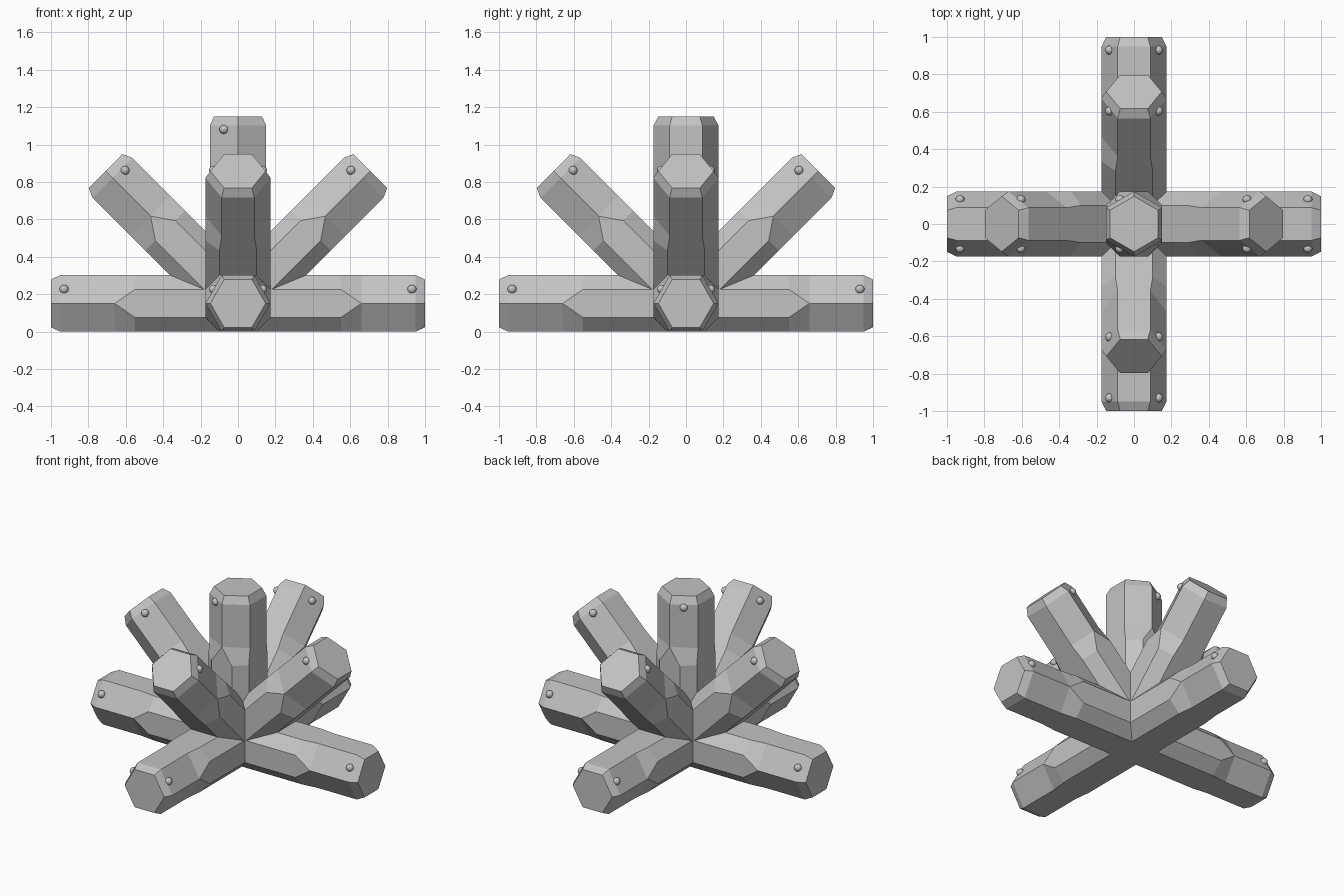
import bpy, bmesh, math
from mathutils import Matrix, Vector

if "Cube" in bpy.data.objects:
    bpy.data.objects.remove(bpy.data.objects["Cube"])

R = 0.174                       # outer hexagon corner radius
A = R * math.cos(math.pi / 6)   # centre to flat side
HUB = Vector((0, 0, A))         # where all the arms meet

grey = bpy.data.materials.new("plain_grey")
grey.use_nodes = True
colour = (0.55, 0.55, 0.55, 1)
grey.diffuse_color = colour
grey.node_tree.nodes["Principled BSDF"].inputs["Base Color"].default_value = colour


def section(top, half):
    """Flat-topped outline: half width of the top, half height of the sides."""
    right = [(top, -A), (R, -half), (R, half), (top, A)]
    return right + [(-y, -z) for y, z in right]


def add_object(name, bm, matrix, smooth=False):
    bmesh.ops.recalc_face_normals(bm, faces=bm.faces)
    for f in bm.faces:
        f.smooth = smooth
    mesh = bpy.data.meshes.new(name)
    bm.to_mesh(mesh)
    bm.free()
    mesh.materials.append(grey)
    ob = bpy.data.objects.new(name, mesh)
    ob.matrix_world = matrix
    bpy.context.collection.objects.link(ob)


def arm(name, matrix):
    # Bevelled box stem, running into a hexagonal head with a bevelled tip
    box, hexagon = section(0.1, A / 2), section(R / 2, 0.0005)
    stations = [(0, box, 1), (0.55, box, 1), (0.66, hexagon, 1),
                (0.95, hexagon, 1), (1.0, hexagon, 0.85)]
    bm = bmesh.new()
    rings = [[bm.verts.new((x, y * k, z * k)) for y, z in outline]
             for x, outline, k in stations]
    for a, b in zip(rings, rings[1:]):
        for i in range(8):
            j = (i + 1) % 8
            bm.faces.new((a[i], a[j], b[j], b[i]))
    bm.faces.new(rings[0])
    bm.faces.new(rings[-1])
    bmesh.ops.remove_doubles(bm, verts=bm.verts, dist=0.002)
    add_object(name, bm, matrix)

    # Round studs on the two upper sloping sides
    for side, label in ((1, "left"), (-1, "right")):
        bm = bmesh.new()
        bmesh.ops.create_uvsphere(bm, u_segments=16, v_segments=10, radius=0.024)
        spot = Matrix.Translation((0.93, side * R * 0.75, A / 2))
        add_object(f"{name}_{label}_stud", bm, matrix @ spot, True)


# Four level and four raised arms around the hub, and one upright arm
base = Matrix.Translation(HUB)
for turn, way in enumerate(("left", "back", "right", "front")):
    spin = Matrix.Rotation(turn * math.pi / 2, 4, 'Z')
    for tilt, kind in ((0, "level"), (45, "raised")):
        lift = Matrix.Rotation(-math.radians(tilt), 4, 'Y')
        arm(f"{way}_{kind}_arm", base @ spin @ lift)
arm("upright_arm", base @ Matrix.Rotation(-math.pi / 2, 4, 'Y'))
